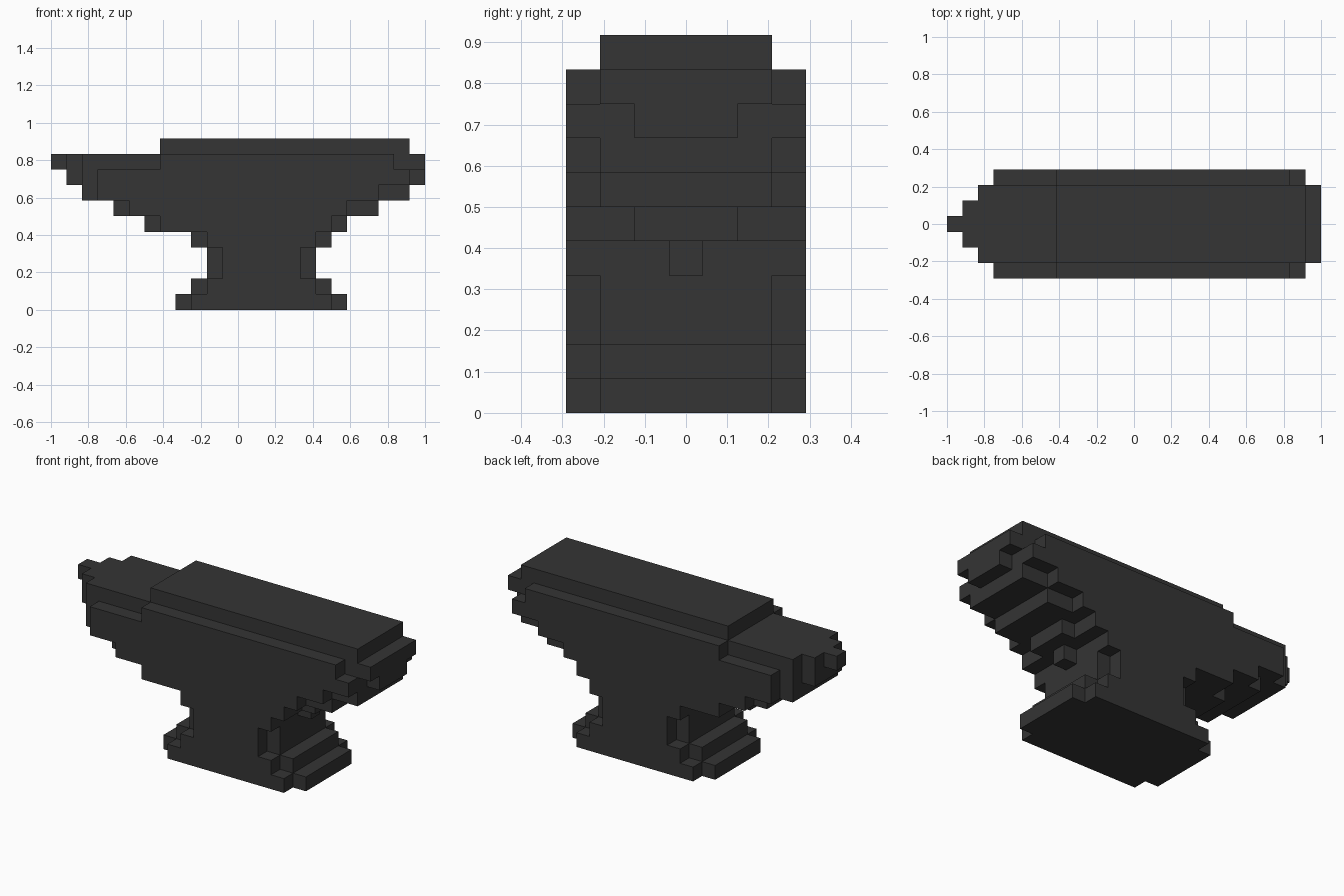
import bpy
import bmesh
from mathutils import Vector

old = bpy.data.objects.get("Cube")
if old:
    bpy.data.objects.remove(old, do_unlink=True)

U = 1 / 12                      # block size
NX, NY = 24, 7                  # blocks along x and y

iron = bpy.data.materials.new("dark iron")
iron.use_nodes = True
COLOUR = (0.035, 0.035, 0.035, 1)
iron.diffuse_color = COLOUR
iron.node_tree.nodes["Principled BSDF"].inputs["Base Color"].default_value = COLOUR

# Each layer, bottom to top: x spans of the rows from the outer row to the centre row
LAYERS = [
    [(9, 18), (8, 19), (8, 19), (8, 19)],      # foot
    [(10, 17), (9, 18), (9, 18), (9, 18)],
    [(11, 16), (10, 17), (10, 17), (10, 17)],  # waist
    [(11, 16), (10, 17), (10, 17), (10, 17)],
    [(10, 17), (10, 17), (10, 17), (9, 18)],
    [(7, 18), (7, 18), (6, 19), (6, 19)],      # flaring body
    [(5, 19), (4, 21), (4, 21), (4, 21)],
    [(3, 21), (2, 23), (2, 23), (2, 23)],
    [(3, 23), (2, 23), (1, 24), (1, 24)],
    [(7, 22), (2, 24), (1, 24), (0, 24)],
    [(0, 0), (7, 23), (7, 23), (7, 23)],       # top plate
]


def part_of(i, k):
    """Which part a block belongs to, by height and by position along the length."""
    if k < 2:
        return "base"
    if k < 5:
        return "waist"
    if k == 10:
        return "top_plate"
    return "horn" if i < 7 else "body"


blocks = {}
for k, rows in enumerate(LAYERS):
    for j in range(NY):
        start, end = rows[min(j, NY - 1 - j)]
        for i in range(start, end):
            blocks[(i, j, k)] = part_of(i, k)


def build_part(name):
    """Outer skin of one part, with flat regions merged."""
    bm = bmesh.new()
    for cell, owner in blocks.items():
        if owner != name:
            continue
        centre = Vector(cell) + Vector((0.5, 0.5, 0.5))
        for axis in range(3):
            for sign in (-1, 1):
                nb = list(cell)
                nb[axis] += sign
                if tuple(nb) in blocks:
                    continue
                n, a, b = Vector(), Vector(), Vector()
                n[axis] = sign * 0.5
                a[(axis + 1) % 3] = 0.5
                b[(axis + 2) % 3] = 0.5 * sign
                corners = (n - a - b, n + a - b, n + a + b, n - a + b)
                bm.faces.new([bm.verts.new(centre + c) for c in corners])
    bmesh.ops.remove_doubles(bm, verts=bm.verts, dist=0.01)
    bmesh.ops.dissolve_limit(bm, angle_limit=0.01, verts=bm.verts, edges=bm.edges)
    for v in bm.verts:
        v.co = Vector((v.co.x - NX / 2, v.co.y - NY / 2, v.co.z)) * U
    mesh = bpy.data.meshes.new(name)
    bm.to_mesh(mesh)
    bm.free()
    mesh.materials.append(iron)
    bpy.context.collection.objects.link(bpy.data.objects.new(name, mesh))


for part in ("base", "waist", "body", "horn", "top_plate"):
    build_part(part)
